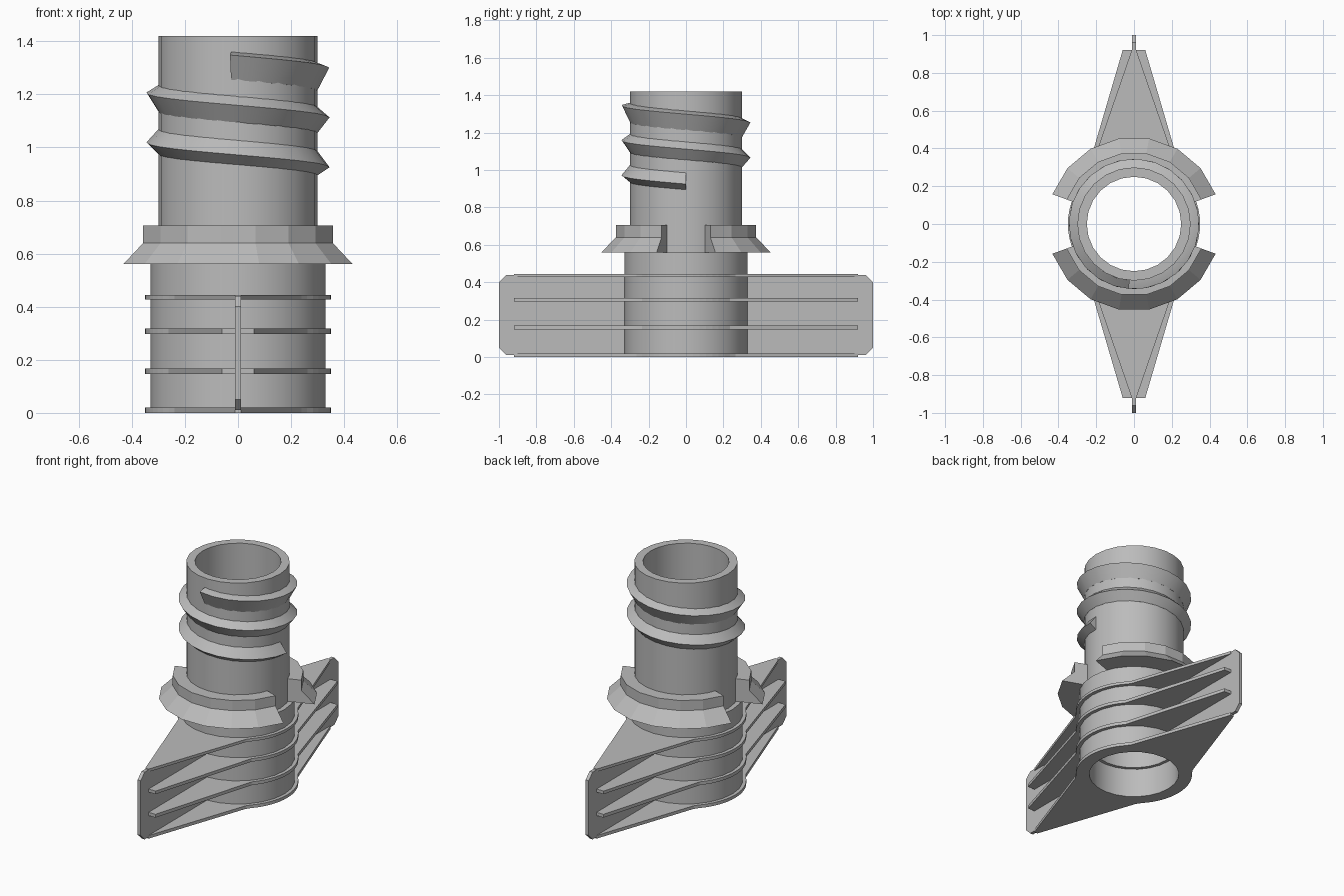
import bpy, bmesh
from math import sin, cos, radians, pi, atan2, degrees

if "Cube" in bpy.data.objects:
    bpy.data.objects.remove(bpy.data.objects["Cube"])

GREY = (0.5, 0.5, 0.5, 1)
mat = bpy.data.materials.new("plain grey plastic")
mat.use_nodes = True
mat.diffuse_color = GREY
mat.node_tree.nodes["Principled BSDF"].inputs["Base Color"].default_value = GREY


def polar(r, a, z):
    return (r * cos(a), r * sin(a), z)


def skin(name, sections, loop=False, smooth=None):
    """Join equal closed cross-sections into a solid; loop joins last to first."""
    bm = bmesh.new()
    rows = [[bm.verts.new(p) for p in s] for s in sections]
    n = len(rows[0])
    pairs = list(zip(rows, rows[1:])) + ([(rows[-1], rows[0])] if loop else [])
    for a, b in pairs:
        for i in range(n):
            j = (i + 1) % n
            bm.faces.new((a[i], a[j], b[j], b[i]))
    if not loop:
        bm.faces.new(rows[0])
        bm.faces.new(rows[-1])
    bmesh.ops.recalc_face_normals(bm, faces=bm.faces)
    me = bpy.data.meshes.new(name)
    bm.to_mesh(me)
    bm.free()
    me.materials.append(mat)
    ob = bpy.data.objects.new(name, me)
    bpy.context.collection.objects.link(ob)
    if smooth:
        bpy.ops.object.select_all(action="DESELECT")
        ob.select_set(True)
        bpy.context.view_layer.objects.active = ob
        bpy.ops.object.shade_smooth_by_angle(angle=radians(smooth))
    return ob


def revolve(name, profile, angles, loop, smooth=None):
    return skin(name, [[polar(r, radians(a), z) for r, z in profile] for a in angles],
                loop, smooth)


# Hollow stepped body with a wider socket at the bottom
body = [(0.27, 0), (0.33, 0), (0.33, 0.56), (0.3, 0.56), (0.3, 1.42),
        (0.25, 1.42), (0.25, 0.19), (0.27, 0.19)]
revolve("tube_body", body, range(0, 360, 15), True, 30)

# Split collar, a half on the front and a half on the back
collar = [(0.29, 0.56), (0.46, 0.56), (0.38, 0.64), (0.38, 0.705), (0.29, 0.705)]
for name, start in (("back_collar", 20), ("front_collar", 200)):
    revolve(name, collar, range(start, start + 141, 20), False)

# Screw thread whose crest drifts down across its base
STEPS = 54


def mix(a, b, t):
    return a + (b - a) * t


thread = []
for i in range(STEPS + 1):
    t = i / STEPS
    a = radians(mix(265, 1080, t))
    thread.append([polar(0.285, a, mix(1.255, 0.895, t)),
                   polar(0.3, a, mix(1.255, 0.895, t)),
                   polar(0.345, a, mix(1.348, 0.925, t)),
                   polar(0.3, a, mix(1.36, 0.985, t)),
                   polar(0.285, a, mix(1.36, 0.985, t))])
skin("screw_thread", thread, smooth=25)


# Horizontal ribs: a disc that runs out to a tapered tip on both sides
def rib(name, z0, z1, tip):
    end, side = 0.92, 0.33
    corner = degrees(atan2(end, tip))
    angles = set(range(0, 360, 6))
    angles |= {corner, 180 - corner, 180 + corner, 360 - corner}
    sections = []
    for a in sorted(radians(d) for d in angles):
        c, s = abs(cos(a)), abs(sin(a))
        reach = min(end * side / (c * end + s * (side - tip)), end / max(s, 1e-6))
        r = max(0.35, reach)
        sections.append([polar(0.275, a, z0), polar(r, a, z0),
                         polar(r, a, z1), polar(0.275, a, z1)])
    skin(name, sections, True)


rib("bottom_rib", 0, 0.02, 0.012)
rib("lower_rib", 0.147, 0.168, 0.06)
rib("upper_rib", 0.297, 0.317, 0.06)
rib("top_rib", 0.427, 0.445, 0.012)

# Upright fins with clipped outer corners
fin = [(0.29, 0.01), (0.96, 0.01), (1, 0.05), (1, 0.4), (0.96, 0.44), (0.29, 0.44)]
for name, side in (("back_fin", 1), ("front_fin", -1)):
    skin(name, [[(x, side * y, z) for y, z in fin] for x in (-0.011, 0.011)])
